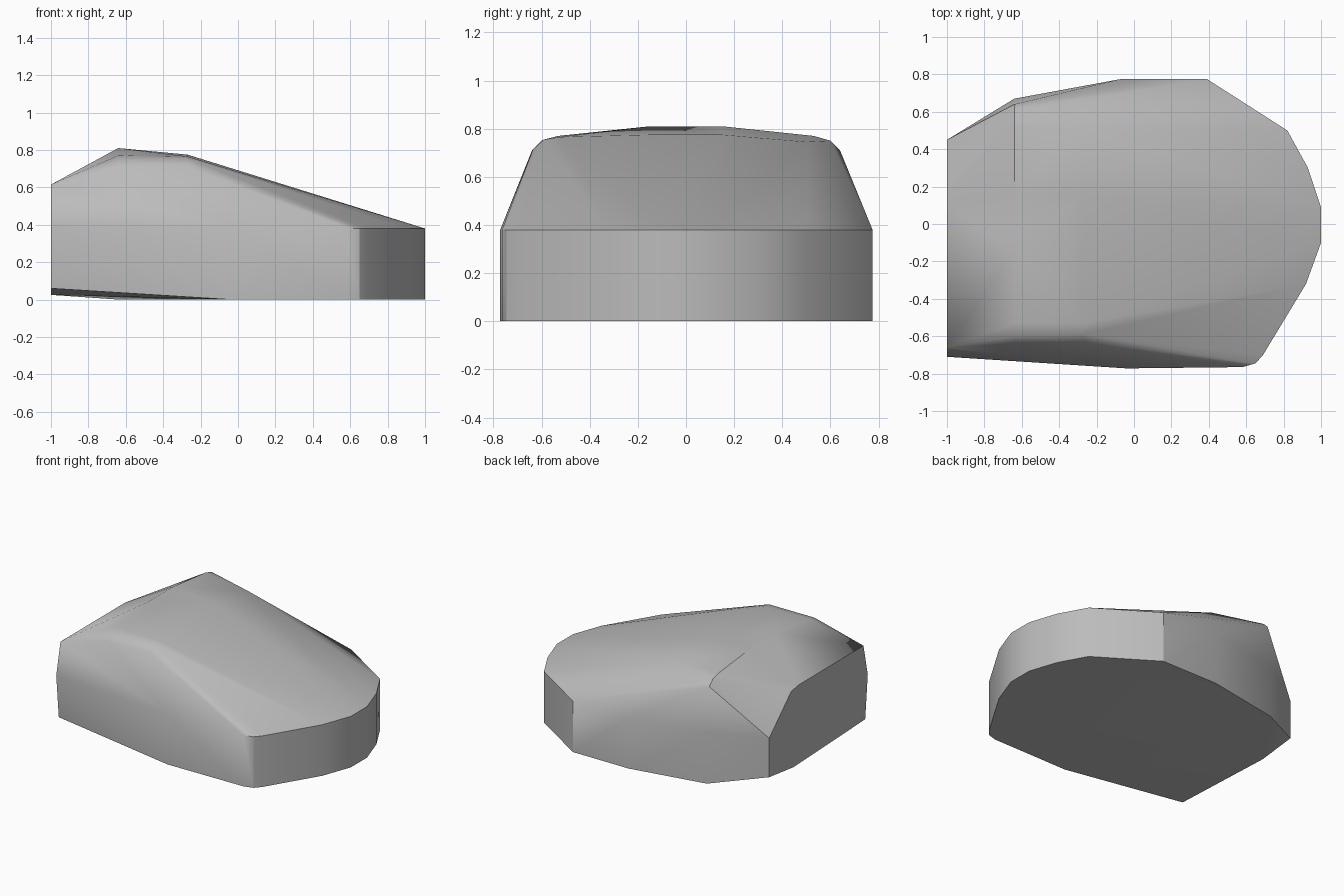
import bpy
import bmesh
import math

cube = bpy.data.objects.get("Cube")
if cube:
    bpy.data.objects.remove(cube, do_unlink=True)

# One plain stone colour
stone = bpy.data.materials.new("stone_grey")
stone.use_nodes = True
grey = (0.5, 0.5, 0.5, 1)
stone.diffuse_color = grey
stone.node_tree.nodes["Principled BSDF"].inputs["Base Color"].default_value = grey

# Vertical rim wall, as an outline in plan
rim_height = 0.38
rim = [(-0.64, 0.67), (-0.07, 0.775), (0.39, 0.775), (0.82, 0.5), (0.93, 0.3),
       (1, 0.09), (1, -0.1), (0.92, -0.32), (0.69, -0.7), (0.65, -0.745),
       (0.58, -0.765), (-0.04, -0.772)]
points = [(x, y, z) for x, y in rim for z in (0, rim_height)]

# Flat broken end
points += [(-1, y, z) for y, z in
           [(0.45, 0.06), (0.45, 0.35), (0.19, 0.6), (0.1, 0.615), (-0.66, 0.615),
            (-0.71, 0.38), (-0.68, 0.06), (0.16, 0.025)]]

# Ridge across the highest part
for side in (-1, 1):
    points += [(-0.64, side * y, z) for y, z in
               [(0.15, 0.81), (0.53, 0.77), (0.6, 0.75), (0.64, 0.71)]]

# Shoulder where the long slope begins
points += [(-0.27, y, z) for y, z in
           [(0.5, 0.745), (0.15, 0.775), (-0.15, 0.775), (-0.53, 0.765),
            (-0.59, 0.755), (-0.635, 0.715)]]

# Wrap the profiles in one faceted skin
bm = bmesh.new()
for p in points:
    bm.verts.new(p)
hull = bmesh.ops.convex_hull(bm, input=bm.verts[:])
loose = {v for v in hull["geom_interior"] + hull["geom_unused"]
         if isinstance(v, bmesh.types.BMVert)}
bmesh.ops.delete(bm, geom=list(loose), context="VERTS")
bmesh.ops.dissolve_limit(bm, angle_limit=math.radians(1),
                         verts=bm.verts[:], edges=bm.edges[:])
bmesh.ops.recalc_face_normals(bm, faces=bm.faces[:])

mesh = bpy.data.meshes.new("rock")
bm.to_mesh(mesh)
bm.free()
mesh.materials.append(stone)
rock = bpy.data.objects.new("rock", mesh)
bpy.context.collection.objects.link(rock)

# Soft facets, with the hard edges kept
bpy.ops.object.select_all(action="DESELECT")
rock.select_set(True)
bpy.context.view_layer.objects.active = rock
bpy.ops.object.shade_smooth_by_angle(angle=math.radians(30))
